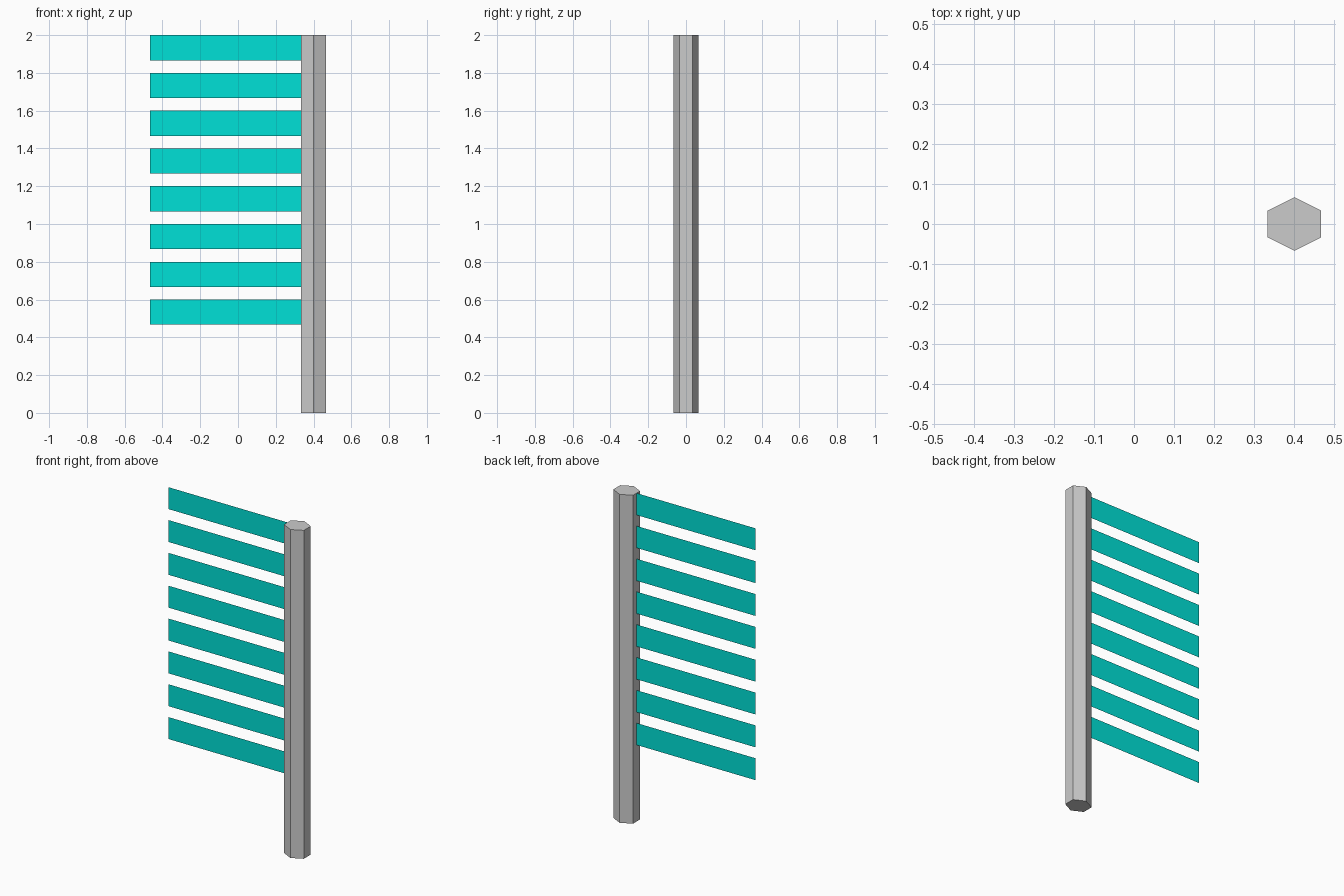
import bpy, bmesh

if "Cube" in bpy.data.objects:
    bpy.data.objects.remove(bpy.data.objects["Cube"])

R = 0.4 / 6          # post half width
POST_X = 0.4


def make_object(name, bm, material=None):
    mesh = bpy.data.meshes.new(name)
    bm.to_mesh(mesh)
    bm.free()
    obj = bpy.data.objects.new(name, mesh)
    bpy.context.collection.objects.link(obj)
    if material:
        mesh.materials.append(material)
    return obj


# Hexagonal post, extruded from its profile
bm = bmesh.new()
profile = [(0, -R), (R, -R / 2), (R, R / 2), (0, R), (-R, R / 2), (-R, -R / 2)]
base = bm.faces.new([bm.verts.new((POST_X + x, y, 0)) for x, y in profile])
top = bmesh.ops.extrude_face_region(bm, geom=[base], use_keep_orig=True)["geom"]
bmesh.ops.translate(bm, vec=(0, 0, 2),
                    verts=[v for v in top if isinstance(v, bmesh.types.BMVert)])
bmesh.ops.recalc_face_normals(bm, faces=bm.faces)
make_object("post", bm)

# Flat ribbon slats reaching out from the post's left face
cyan = bpy.data.materials.new("cyan")
cyan.diffuse_color = (0.0, 0.75, 0.68, 1)
cyan.use_nodes = True
cyan.node_tree.nodes["Principled BSDF"].inputs["Base Color"].default_value = cyan.diffuse_color
x0, x1 = -POST_X - R, POST_X - R
for i in range(8):
    z1 = 2 - 0.2 * i
    z0 = z1 - 2 * R
    bm = bmesh.new()
    bm.faces.new([bm.verts.new((x, 0, z))
                  for x, z in ((x0, z0), (x1, z0), (x1, z1), (x0, z1))])
    make_object(f"slat_{i + 1}", bm, cyan)
